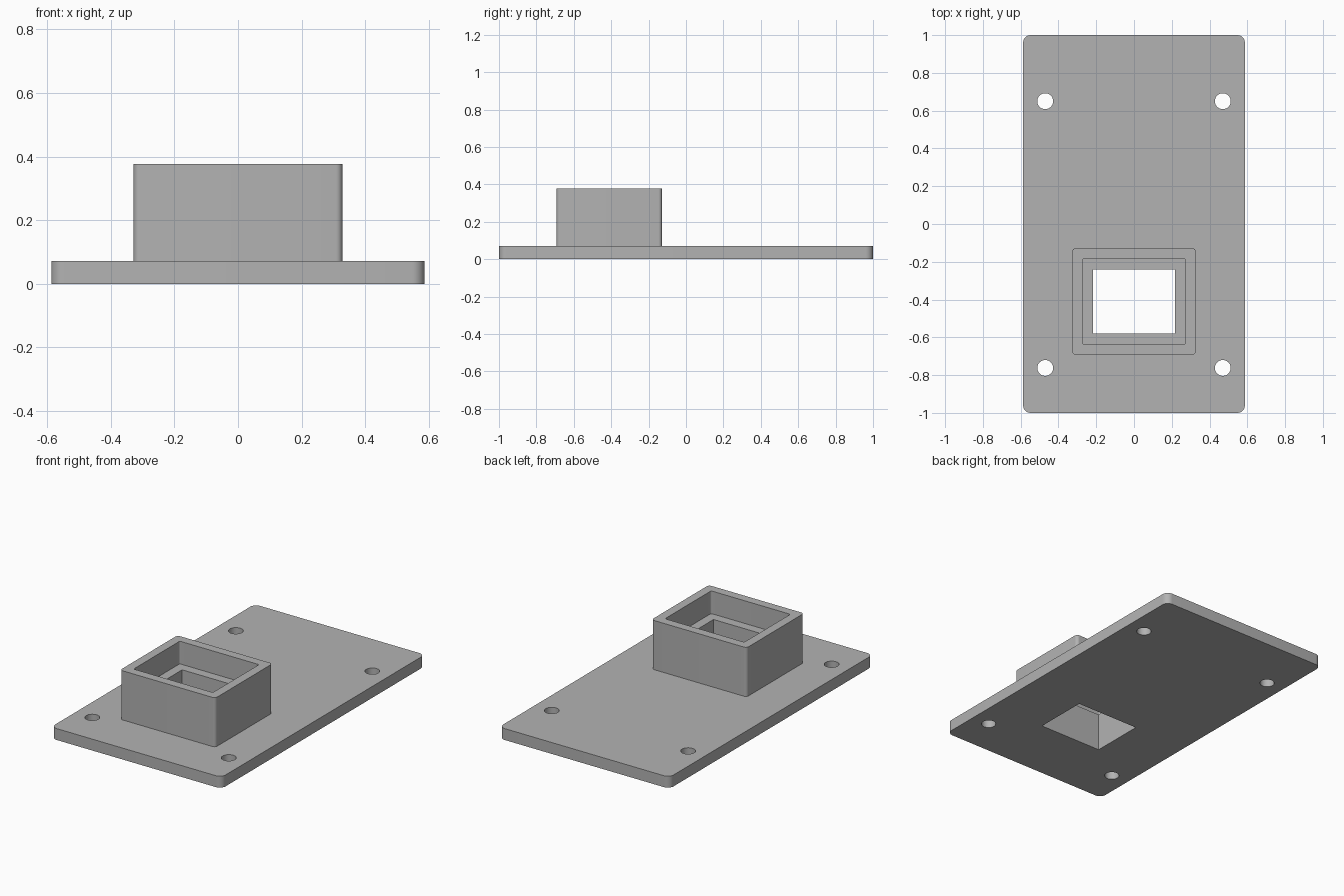
import bpy, bmesh, math

if "Cube" in bpy.data.objects:
    bpy.data.objects.remove(bpy.data.objects["Cube"])

grey = bpy.data.materials.new("grey plastic")
grey.diffuse_color = (0.45, 0.45, 0.45, 1)
grey.use_nodes = True
grey.node_tree.nodes["Principled BSDF"].inputs["Base Color"].default_value = grey.diffuse_color


def prism(name, outline, z0, z1):
    """Extrude a flat outline from z0 up to z1."""
    bm = bmesh.new()
    face = bm.faces.new([bm.verts.new((x, y, z0)) for x, y in outline])
    top = bmesh.ops.extrude_face_region(bm, geom=[face])["geom"]
    bmesh.ops.translate(bm, vec=(0, 0, z1 - z0),
                        verts=[v for v in top if isinstance(v, bmesh.types.BMVert)])
    bmesh.ops.recalc_face_normals(bm, faces=bm.faces)
    mesh = bpy.data.meshes.new(name)
    bm.to_mesh(mesh)
    bm.free()
    mesh.materials.append(grey)
    obj = bpy.data.objects.new(name, mesh)
    bpy.context.collection.objects.link(obj)
    return obj


def rounded_rect(x0, x1, y0, y1, r, n=8):
    """Rectangle outline with corner radius r, counter-clockwise."""
    if r == 0:
        return [(x0, y0), (x1, y0), (x1, y1), (x0, y1)]
    corners = [(x1 - r, y1 - r), (x0 + r, y1 - r), (x0 + r, y0 + r), (x1 - r, y0 + r)]
    return [(cx + r * math.cos(a), cy + r * math.sin(a))
            for q, (cx, cy) in enumerate(corners)
            for a in [(q + i / n) * math.pi / 2 for i in range(n + 1)]]


def circle(cx, cy, r, n=32):
    return [(cx + r * math.cos(2 * math.pi * i / n), cy + r * math.sin(2 * math.pi * i / n))
            for i in range(n)]


def combine(target, other, operation):
    """Apply a boolean and remove the helper."""
    mod = target.modifiers.new(operation.lower(), 'BOOLEAN')
    mod.operation, mod.object, mod.solver = operation, other, 'EXACT'
    bpy.context.view_layer.objects.active = target
    bpy.ops.object.modifier_apply(modifier=mod.name)
    bpy.data.objects.remove(other)


# Base plate with the raised socket housing
plate = prism("mounting_plate", rounded_rect(-0.587, 0.587, -1, 1, 0.04), 0, 0.071)
housing = prism("socket_housing", rounded_rect(-0.328, 0.328, -0.692, -0.128, 0.02), 0.03, 0.377)
combine(plate, housing, 'UNION')

# Stepped opening: wide recess on top, narrower window right through
recess = prism("recess_cutter", rounded_rect(-0.273, 0.273, -0.637, -0.183, 0.01), 0.236, 0.5)
combine(plate, recess, 'DIFFERENCE')
window = prism("window_cutter", rounded_rect(-0.216, 0.216, -0.579, -0.241, 0), -0.1, 0.3)
combine(plate, window, 'DIFFERENCE')

# Four screw holes
for side in (-1, 1):
    for y in (0.65, -0.762):
        combine(plate, prism("screw_hole_cutter", circle(side * 0.47, y, 0.042), -0.1, 0.2), 'DIFFERENCE')

# Smooth corner rounds and holes, crisp edges elsewhere
bpy.ops.object.select_all(action='DESELECT')
plate.select_set(True)
bpy.context.view_layer.objects.active = plate
bpy.ops.object.shade_smooth_by_angle(angle=math.radians(30))
